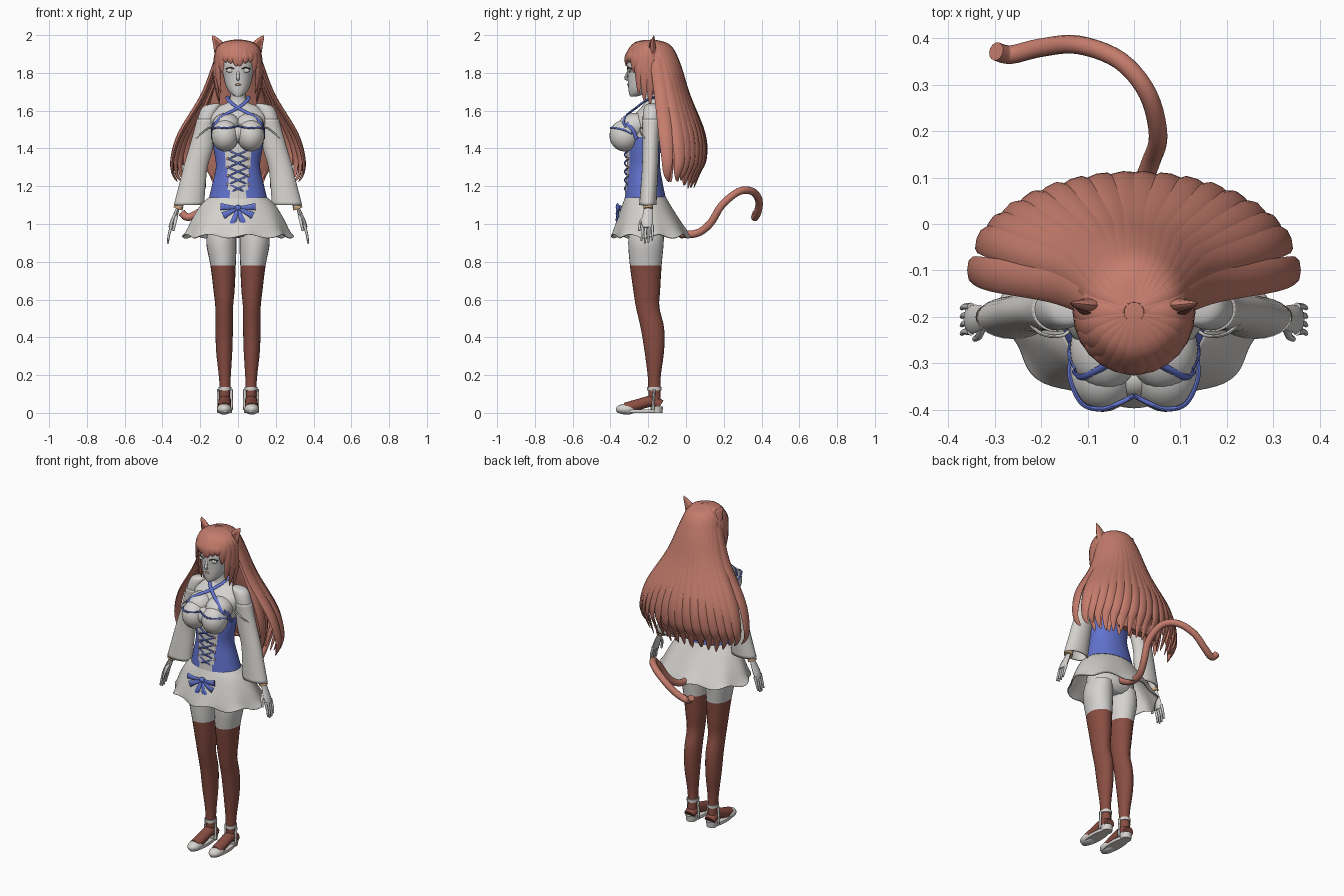
import bpy, bmesh, math, random
from mathutils import Vector, Matrix
from math import sin, cos, pi

random.seed(4)
old = bpy.data.objects.get("Cube")
if old:
    bpy.data.objects.remove(old)


def material(name, *rgb):
    mat = bpy.data.materials.new(name)
    mat.use_nodes = True
    mat.diffuse_color = (*rgb, 1)
    shader = next(n for n in mat.node_tree.nodes if n.type == 'BSDF_PRINCIPLED')
    shader.inputs["Base Color"].default_value = (*rgb, 1)
    return mat


skin = material("pale skin", .66, .65, .64)
cloth = material("off white cloth", .67, .65, .62)
hair = material("russet hair", .55, .2, .15)
stocking = material("brown stocking", .25, .075, .055)
blue = material("blue ribbon", .12, .17, .62)
gold = material("soft gold", .6, .38, .2)
dark = material("dark lash", .07, .05, .05)


def finish(bm, name, mats, mirror=False, paint=None):
    bmesh.ops.recalc_face_normals(bm, faces=bm.faces)
    if paint:
        for face in bm.faces:
            face.material_index = paint(face.calc_center_median())
    mesh = bpy.data.meshes.new(name)
    bm.to_mesh(mesh)
    bm.free()
    for mat in mats if isinstance(mats, tuple) else (mats,):
        mesh.materials.append(mat)
    mesh.shade_smooth()
    mesh.set_sharp_from_angle(angle=math.radians(45))
    obj = bpy.data.objects.new(name, mesh)
    bpy.context.scene.collection.objects.link(obj)
    if mirror:
        obj.modifiers.new("Mirror", 'MIRROR')
    return obj


def surface(name, rings, mats, mirror=False, cap=True, paint=None):
    """Join rings of points into one skin."""
    bm = bmesh.new()
    loops = [[bm.verts.new(p) for p in ring] for ring in rings]
    for low, high in zip(loops, loops[1:]):
        for i in range(len(low)):
            bm.faces.new((low[i - 1], low[i], high[i], high[i - 1]))
    if cap:
        bm.faces.new(loops[0])
        bm.faces.new(loops[-1])
    return finish(bm, name, mats, mirror, paint)


def spline(points, steps):
    pts = [Vector(p) for p in points]
    path = []
    for i in range(len(pts) - 1):
        a, b, c, d = pts[max(i - 1, 0)], pts[i], pts[i + 1], pts[min(i + 2, len(pts) - 1)]
        for s in range(steps):
            t = s / steps
            path.append(b + (c - a) * (t / 2) + (a - b * 2.5 + c * 2 - d / 2) * t ** 2
                        + (b * 1.5 - a / 2 - c * 1.5 + d / 2) * t ** 3)
    return path + [pts[-1]]


def stack(name, stations, mats, sides=24, steps=4, wave=None, **options):
    """Level ellipses, each given as x, y, z, half width, half depth."""
    path = spline(stations, steps)
    rings = []
    for i, (x, y, z, rx, ry) in enumerate(path):
        ring = []
        for k in range(sides):
            a = 2 * pi * k / sides
            scale, lift = wave(a, i / (len(path) - 1)) if wave else (1, 0)
            ring.append((x + rx * scale * cos(a), y + ry * scale * sin(a), z + lift))
        rings.append(ring)
    return surface(name, rings, mats, **options)


def even(t):
    return 1


def leaf(t):
    return max(.03, sin(pi * (.1 + .9 * t))) ** .7


def spike(t):
    return max(.04, 1 - t ** 2)


def tube(name, points, width, mat, thick=None, taper=even, away=(0, 1, 0),
         sides=8, steps=5, mirror=False):
    """Oval section swept along a smooth path."""
    path = spline(points, steps)
    rings = []
    for i, p in enumerate(path):
        along = (path[min(i + 1, len(path) - 1)] - path[max(i - 1, 0)]).normalized()
        side = along.cross(Vector(away)).normalized()
        out = side.cross(along)
        size = taper(i / (len(path) - 1))
        rings.append([p + side * (width * size * cos(2 * pi * k / sides))
                      + out * ((thick or width) * size * sin(2 * pi * k / sides))
                      for k in range(sides)])
    return surface(name, rings, mat, mirror)


def ball(name, centre, size, mats, mirror=False, paint=None):
    bm = bmesh.new()
    bmesh.ops.create_uvsphere(bm, u_segments=24, v_segments=16, radius=1,
                              matrix=Matrix.LocRotScale(Vector(centre), None, Vector(size)))
    return finish(bm, name, mats, mirror, paint)


# Torso, neck and head
stack("torso", [(0, -.21, .935, .1, .07), (0, -.21, .98, .155, .1), (0, -.21, 1.1, .14, .095),
                (0, -.225, 1.28, .108, .078), (0, -.22, 1.4, .122, .085), (0, -.21, 1.5, .14, .092),
                (0, -.195, 1.57, .15, .085), (0, -.18, 1.62, .11, .055), (0, -.178, 1.65, .048, .042),
                (0, -.19, 1.72, .038, .04)], skin)
stack("head", [(0, -.278, 1.675, .016, .018), (0, -.256, 1.692, .04, .046), (0, -.235, 1.725, .062, .071),
               (0, -.215, 1.78, .077, .094), (0, -.21, 1.85, .085, .1), (0, -.2, 1.92, .068, .08),
               (0, -.2, 1.955, .02, .03)], skin)
tube("nose", [(0, -.303, 1.808), (0, -.314, 1.786), (0, -.319, 1.772), (0, -.303, 1.764)], .008, skin)
ball("lips", (0, -.304, 1.738), (.015, .008, .006), gold)
ball("eyes", (.041, -.297, 1.813), (.02, .007, .012), cloth, mirror=True)
tube("upper_lashes", [(.02, -.309, 1.82), (.04, -.305, 1.829), (.063, -.287, 1.82)],
     .003, dark, mirror=True, away=(0, 0, 1))

# Bust with cloth below and skin above a ribbon edge
ball("bust", (.068, -.325, 1.468), (.073, .08, .084), (cloth, skin), True,
     lambda c: 1 if c.z > 1.505 else 0)
ball("upper_chest", (.062, -.27, 1.52), (.076, .088, .068), skin, True)
ball("bust_bridge", (0, -.33, 1.48), (.05, .046, .05), cloth)
tube("bust_ribbon", [(.136, -.285, 1.478), (.137, -.335, 1.5), (.112, -.387, 1.51), (.07, -.399, 1.508),
                     (.03, -.385, 1.512), (0, -.37, 1.52)], .005, blue, mirror=True, away=(0, 0, 1))
tube("neck_straps", [(.126, -.32, 1.51), (.112, -.33, 1.54), (.075, -.313, 1.576), (0, -.264, 1.615),
                     (-.05, -.21, 1.655), (-.05, -.16, 1.672), (0, -.132, 1.68)],
     .01, blue, thick=.006, mirror=True, away=(.1, -1, .7))
tube("side_straps", [(.137, -.262, 1.45), (.138, -.283, 1.5), (.124, -.315, 1.535)], .009, blue,
     thick=.005, mirror=True, away=(1, 0, 0))

# Corset with pale front panel, lacing and eyelets
stack("corset", [(0, -.215, 1.13, .156, .11), (0, -.22, 1.2, .139, .1), (0, -.225, 1.3, .117, .088),
                 (0, -.225, 1.39, .128, .09), (0, -.215, 1.46, .139, .095)], (blue, cloth), sides=64,
      paint=lambda c: 1 if abs(c.x) < .04 + .1 * (c.z - 1.1) and c.y < -.22 else 0)
for i in range(5):
    z = 1.165 + i * .045
    tube("corset_lace", [(-.052, -.306, z), (0, -.325, z + .022), (.052, -.306, z + .045)],
         .0045, blue, mirror=True, away=(0, 0, 1))
    ball("corset_eyelet", (.054, -.308, z), (.007, .006, .007), gold, mirror=True)

# Flared skirt with rippled hem
skirt = stack("skirt", [(0, -.214, 1.142, .153, .108), (0, -.21, 1.1, .198, .128), (0, -.2, 1.03, .24, .162),
                        (0, -.19, .97, .268, .192), (0, -.185, .945, .284, .204)], cloth, sides=96, cap=False,
              wave=lambda a, t: (1 + .04 * t * t * cos(8 * a), t * t * (.01 * sin(8 * a) - .01)))
skirt.modifiers.new("Solidify", 'SOLIDIFY').thickness = .006

# Front bow
ball("bow_knot", (0, -.352, 1.085), (.018, .014, .016), blue)
for name, x, z in (("bow_upper_loop", .092, 1.092), ("bow_lower_loop", .078, 1.045), ("bow_tail", .028, 1.0)):
    tube(name, [(0, -.35, 1.085), (x * .6, -.366, z * .6 + .434), (x, -.362, z)], .02, blue,
         thick=.008, mirror=True, taper=lambda t: .35 + .65 * t)

# Shoulders, sleeves, forearms
stack("shoulders", [(.115, -.18, 1.637, .02, .02), (.14, -.18, 1.622, .045, .04),
                    (.162, -.183, 1.57, .048, .046), (.178, -.185, 1.5, .045, .042)], skin, mirror=True)
sleeve = stack("sleeves", [(.168, -.184, 1.555, .05, .049), (.18, -.186, 1.48, .057, .044),
                           (.196, -.187, 1.4, .064, .043), (.225, -.19, 1.3, .064, .043),
                           (.243, -.196, 1.2, .071, .044), (.26, -.202, 1.1, .08, .046)],
               cloth, mirror=True, cap=False)
sleeve.modifiers.new("Solidify", 'SOLIDIFY').thickness = .006
tube("sleeve_trim", [(.118, -.2, 1.5), (.15, -.238, 1.51), (.2, -.236, 1.475), (.238, -.2, 1.44)],
     .004, cloth, mirror=True, away=(0, 0, 1))
tube("forearms", [(.2, -.188, 1.4), (.255, -.195, 1.22), (.316, -.2, 1.085)], .03, skin, mirror=True,
     taper=lambda t: 1 - .4 * t)
tube("wrist_cuffs", [(.312, -.2, 1.096), (.318, -.2, 1.08)], .025, gold, mirror=True, sides=16)

# Hands
tube("palms", [(.316, -.2, 1.09), (.33, -.202, 1.05), (.346, -.205, 1.01), (.355, -.206, .98)], .031, skin,
     thick=.014, away=(1, 0, .3), mirror=True, taper=lambda t: .6 + .4 * sin(pi * t * .7))
for i in range(4):
    y = -.232 + i * .018
    drop = .012 * abs(i - 1.4)
    tube("finger", [(.351, y, .995), (.365, y, .945), (.371, y * 1.02, .893 + drop)], .0085, skin,
         taper=lambda t: 1 - .45 * t, mirror=True)
tube("thumbs", [(.326, -.215, 1.045), (.333, -.24, 1.01), (.343, -.248, .965)], .01, skin,
     taper=lambda t: 1 - .4 * t, mirror=True, away=(1, 0, 0))

# Legs, with stockings up to mid thigh
stack("legs", [(.07, -.165, .06, .028, .032), (.069, -.168, .13, .028, .032), (.07, -.168, .2, .032, .035),
               (.073, -.168, .33, .043, .052), (.073, -.178, .45, .046, .062), (.073, -.203, .56, .047, .062),
               (.074, -.208, .65, .056, .071), (.079, -.213, .78, .067, .084), (.088, -.212, .9, .08, .094),
               (.085, -.208, .98, .07, .09)], (stocking, skin), mirror=True,
      paint=lambda c: 1 if c.z > .78 else 0)

# Feet and strapped shoes
tube("feet", [(.07, -.135, .04), (.07, -.18, .062), (.071, -.25, .045), (.073, -.32, .025)], .034, stocking,
     thick=.03, away=(0, 0, 1), mirror=True, sides=14)
stack("soles", [(.071, -.248, 0, .037, .115), (.071, -.248, .008, .04, .12), (.071, -.248, .018, .038, .116)],
      cloth, mirror=True)
ball("toe_caps", (.073, -.315, .02), (.039, .056, .029), cloth, mirror=True)
stack("heels", [(.07, -.155, 0, .03, .03), (.07, -.155, .035, .035, .034)], cloth, mirror=True)
stack("ankle_straps", [(.069, -.168, .118, .034, .038), (.069, -.168, .136, .034, .038)], cloth, mirror=True)
for x in (.034, .105):
    tube("side_strap", [(x, -.168, .125), (x, -.172, .07), (x, -.175, .015)], .007, cloth, mirror=True)

# Hair mass from crown to back
stack("hair_mass", [(0, -.19, 1.975, .015, .02), (0, -.19, 1.96, .06, .065), (0, -.187, 1.91, .103, .108),
                    (0, -.14, 1.84, .117, .1), (0, -.1, 1.73, .13, .092), (0, -.05, 1.58, .16, .08),
                    (0, .01, 1.42, .18, .07), (0, .03, 1.3, .17, .05), (0, .03, 1.24, .14, .025)],
      hair, sides=60)

# Long locks fanning around the back, with a gap before the foremost one
for i in (0, 1, 2, 3, 4, 5, 6, 7, 9):
    u = (i + .4) / 9.4 * pi / 2
    s, c = sin(u), cos(u)
    tip = 1.2 + random.uniform(-.015, .035)
    tube("back_lock", [(.02 * s, -.19 + .02 * c, 1.97), (.085 * s, -.18 + .09 * c, 1.94),
                       (.12 * s, -.155 + .112 * c, 1.85), (.185 * s, -.13 + .14 * c, 1.68),
                       (.305 * s, -.11 + .2 * c, 1.48), (.346 * s, -.1 + .2 * c, 1.35),
                       (.345 * s, -.1 + .17 * c, 1.27), (.32 * s, -.09 + .135 * c, tip)],
         .038, hair, thick=.014, taper=leaf, away=(s, c, .4), mirror=True)
    if i % 2:
        tube("inner_lock", [(.1 * s, -.14 + .08 * c, 1.8), (.2 * s, -.11 + .14 * c, 1.55),
                            (.24 * s, -.1 + .15 * c, 1.38), (.22 * s, -.08 + .11 * c, tip)],
             .036, hair, thick=.012, taper=leaf, away=(s, c, 0), mirror=True)

# Fringe and face framing locks around the front of the crown
for i, tip in enumerate((1.835, 1.85, 1.855, 1.8, 1.69, 1.65, 1.63)):
    u = (i + .3) / 6.3 * pi / 2
    s, c = sin(u), cos(u)
    fall = 1.9 - tip
    tube("front_lock", [(.02 * s, -.19 - .02 * c, 1.97), (.08 * s, -.19 - .08 * c, 1.95),
                        (.113 * s, -.19 - .117 * c, 1.9), (.122 * s, -.19 - .127 * c, 1.9 - fall * .5),
                        ((.122 - fall * .09) * s, -.19 - .127 * c, tip)],
         .031, hair, thick=.012, taper=leaf, away=(s, -c, .4), mirror=True)

# Pointed animal ears
tube("ears", [(.085, -.175, 1.9), (.105, -.175, 1.95), (.136, -.17, 1.998)], .037, hair, thick=.018,
     taper=spike, mirror=True, sides=12)
tube("inner_ears", [(.093, -.192, 1.925), (.106, -.191, 1.95), (.126, -.18, 1.982)], .018, stocking,
     thick=.004, taper=spike, mirror=True)

# Curling tail
tube("tail", [(0, -.12, 1), (0, -.03, .95), (.01, .06, .952), (.035, .13, 1.005), (.052, .19, 1.1),
              (.03, .28, 1.172), (-.03, .352, 1.172), (-.12, .386, 1.125), (-.2, .38, 1.065),
              (-.265, .365, 1.035), (-.297, .372, 1.06)], .02, hair, sides=14, away=(.3, 0, 1))
